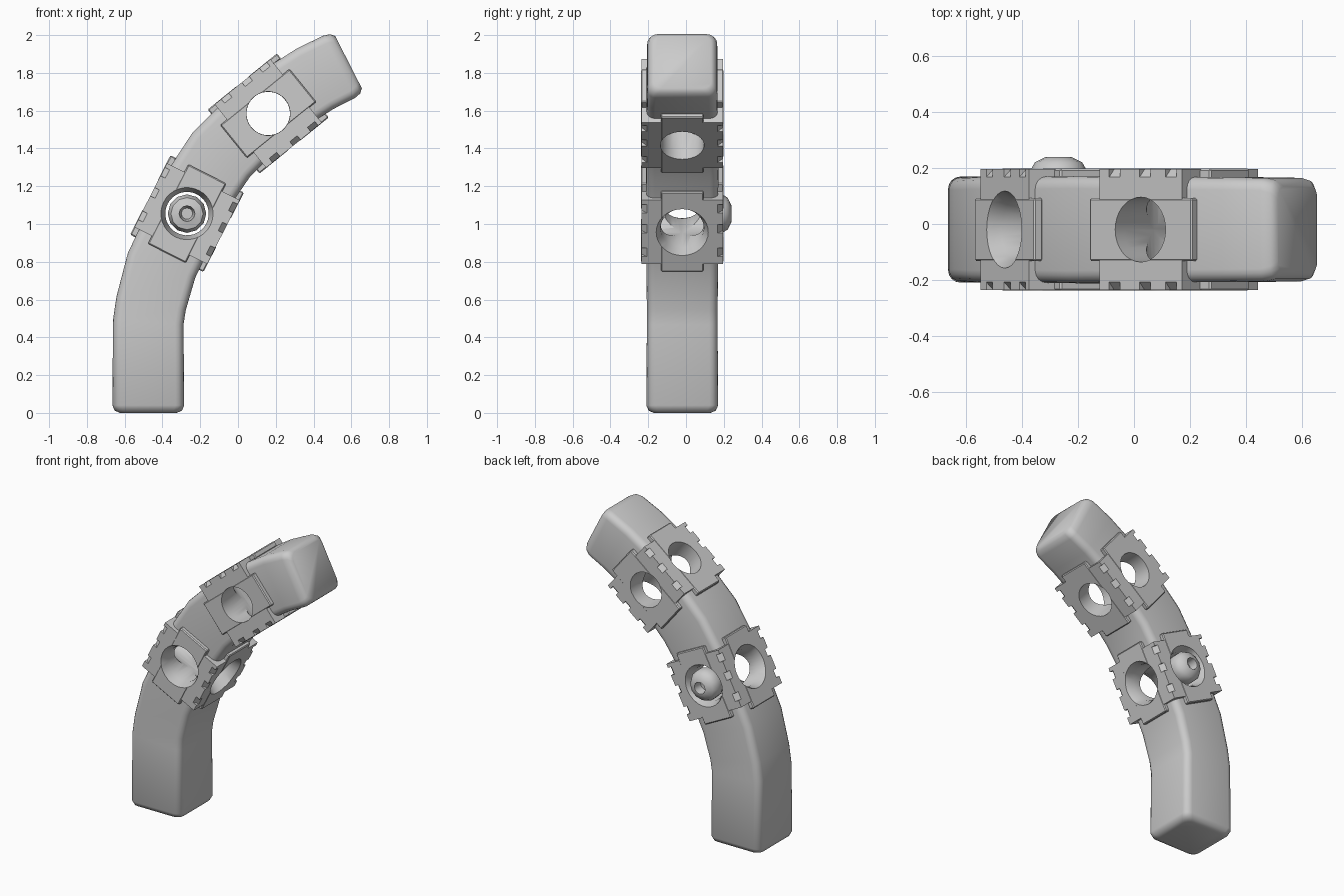
import bpy, bmesh
from math import sin, cos, pi, radians
from mathutils import Matrix, Vector

if "Cube" in bpy.data.objects:
    bpy.data.objects.remove(bpy.data.objects["Cube"])

YC = -0.02  # centre plane of the arm


def make(name, bm):
    bmesh.ops.recalc_face_normals(bm, faces=bm.faces)
    me = bpy.data.meshes.new(name)
    bm.to_mesh(me)
    bm.free()
    ob = bpy.data.objects.new(name, me)
    bpy.context.collection.objects.link(ob)
    return ob


def select(ob):
    bpy.ops.object.select_all(action='DESELECT')
    ob.select_set(True)
    bpy.context.view_layer.objects.active = ob


def smooth(ob, angle=40):
    select(ob)
    bpy.ops.object.shade_smooth_by_angle(angle=radians(angle))


def boolean(ob, tool, op):
    select(ob)
    m = ob.modifiers.new("cut", 'BOOLEAN')
    m.object, m.operation, m.solver = tool, op, 'EXACT'
    bpy.ops.object.modifier_apply(modifier=m.name)
    bpy.data.objects.remove(tool)


def add_box(bm, c, size, rot=0):
    M = Matrix.Translation(c) @ Matrix.Rotation(rot, 4, 'Z') @ Matrix.Diagonal((*size, 1))
    bmesh.ops.create_cube(bm, size=1, matrix=M)


def lathe(name, prof, n):
    # profile of (radius, height), spun round z
    bm = bmesh.new()
    rings = [[bm.verts.new((r * cos(2 * pi * i / n), r * sin(2 * pi * i / n), h))
              for i in range(n)] for r, h in prof]
    for a, b in zip(rings, rings[1:]):
        for i in range(n):
            j = (i + 1) % n
            bm.faces.new((a[i], a[j], b[j], b[i]))
    bm.faces.new(rings[0])
    bm.faces.new(rings[-1])
    return make(name, bm)


def bar(name, stations):
    # rounded square swept through (x, z, tilt, half width)
    bm = bmesh.new()
    rings = []
    for x, z, tilt, h in stations:
        t, r, ring = radians(tilt), 0.045, []
        for k, (sx, sy) in enumerate(((1, 1), (-1, 1), (-1, -1), (1, -1))):
            for s in range(5):
                a = k * pi / 2 + s * pi / 8
                u = sx * (h - r) + r * cos(a)
                v = sy * (h - r) + r * sin(a)
                ring.append(bm.verts.new((x + u * cos(t), YC + v, z - u * sin(t))))
        rings.append(ring)
    n = len(rings[0])
    for a, b in zip(rings, rings[1:]):
        for i in range(n):
            j = (i + 1) % n
            bm.faces.new((a[i], a[j], b[j], b[i]))
    bm.faces.new(rings[0])
    bm.faces.new(rings[-1])
    smooth(make(name, bm), 50)


def bracket(name, x, z, tilt, flare):
    W, L, T = 0.216, 0.19, 0.236
    bm = bmesh.new()
    add_box(bm, (0, 0, 0), (2 * W, 2 * W, 2 * L))
    ob = make(name, bm)
    # tabs that overlap the neighbouring bars, in the middle of each side
    for k in range(4):
        bm = bmesh.new()
        c = Matrix.Rotation(k * pi / 2, 3, 'Z') @ Vector((0.2, 0, 0))
        add_box(bm, c, (0.036, 0.225, 2 * T), k * pi / 2)
        bmesh.ops.bevel(bm, geom=bm.edges[:], offset=0.006, segments=1, affect='EDGES')
        boolean(ob, make("tab", bm), 'UNION')
    # crossing round holes
    for axis in ('X', 'Y'):
        prof = [(flare, -0.3), (flare, -W), (0.115, -0.17), (0.115, 0.17), (flare, W), (flare, 0.3)]
        tool = lathe("hole", prof, 32)
        tool.data.transform(Matrix.Rotation(pi / 2, 4, axis))
        boolean(ob, tool, 'DIFFERENCE')
    # worn notches along the long edges
    bm = bmesh.new()
    for sx in (-1, 1):
        for sy in (-1, 1):
            for h in (-0.12, 0.02, 0.14):
                add_box(bm, (sx * W, sy * W, h), (0.04, 0.04, 0.05), pi / 4)
    boolean(ob, make("notches", bm), 'DIFFERENCE')
    ob.data.transform(Matrix.Translation((x, YC, z)) @ Matrix.Rotation(radians(tilt), 4, 'Y'))
    smooth(ob, 30)


# Rounded bars of the curved arm
bar("lower_bar", [(-0.475, 0, 0, 0.15), (-0.475, 0.012, 0, 0.178), (-0.475, 0.04, 0, 0.19),
                  (-0.475, 0.48, 4, 0.187), (-0.46, 0.58, 11, 0.187),
                  (-0.405, 0.78, 20, 0.19), (-0.352, 0.892, 27, 0.19)])
bar("middle_bar", [(-0.19, 1.215, 29, 0.19), (-0.09, 1.365, 38, 0.192), (0.02, 1.475, 50, 0.19)])
bar("upper_bar", [(0.30, 1.70, 52, 0.188), (0.41, 1.77, 59, 0.187), (0.535, 1.832, 63, 0.185),
                  (0.567, 1.848, 63, 0.176), (0.585, 1.857, 63, 0.155)])

# Pierced bracket blocks
bracket("lower_bracket", -0.27, 1.055, 27, 0.138)
bracket("upper_bracket", 0.16, 1.585, 51, 0.116)

# Domed bolt with a socket, set in the rear hole of the lower bracket
bolt = lathe("bolt", [(0.03, 0.15), (0.042, 0.09), (0.085, 0.10), (0.102, 0.14), (0.102, 0.19),
                      (0.085, 0.22), (0.045, 0.24), (0.04, 0.24), (0.035, 0.18)], 12)
bolt.data.transform(Matrix.Translation((-0.27, 0, 1.055)) @ Matrix.Rotation(-pi / 2, 4, 'X'))
smooth(bolt, 40)
